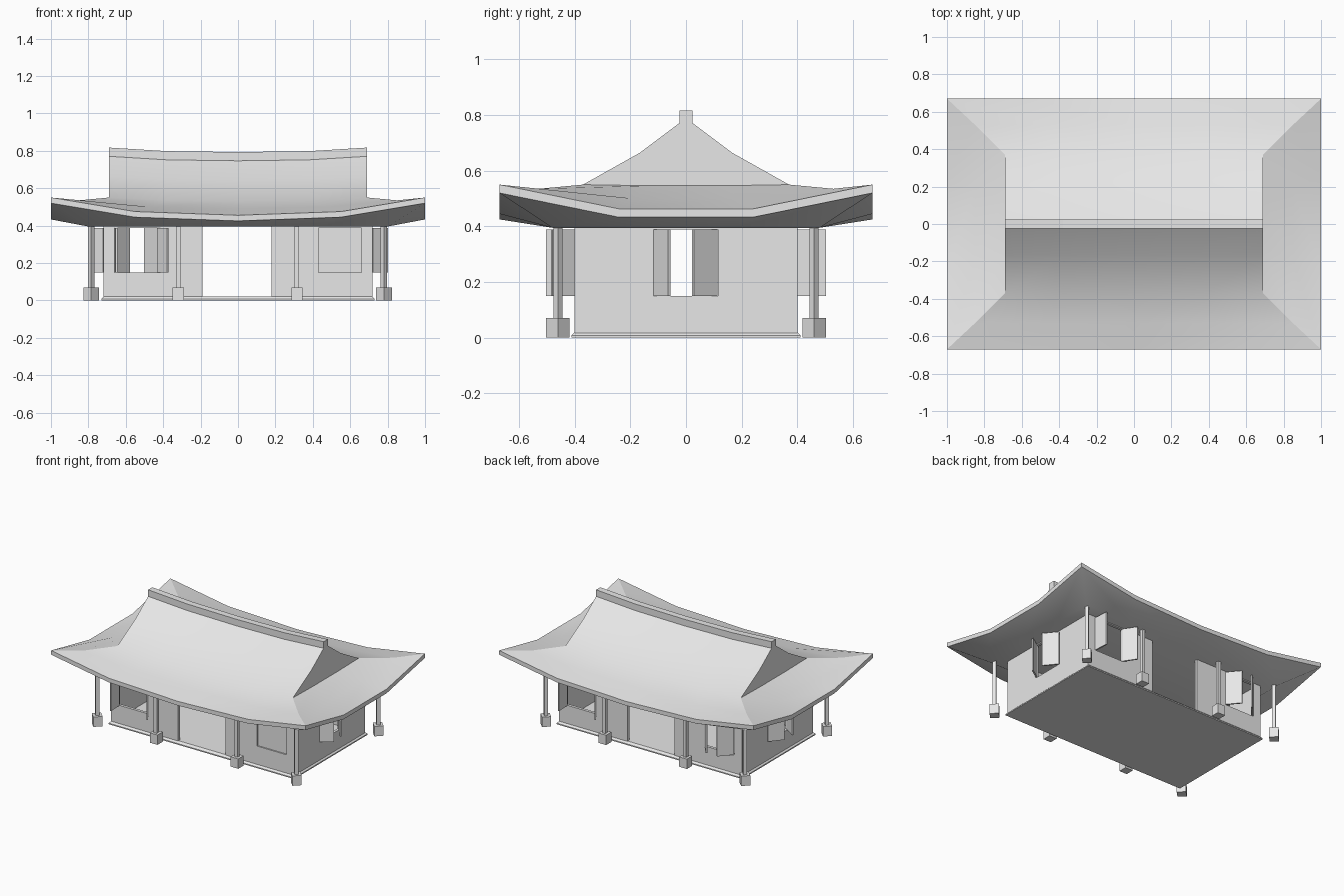
import bpy, bmesh
from mathutils import Vector

cube = bpy.data.objects.get("Cube")
if cube:
    bpy.data.objects.remove(cube, do_unlink=True)

grey = bpy.data.materials.new("plain_grey")
grey.use_nodes = True
grey.diffuse_color = (0.8, 0.8, 0.8, 1)
grey.node_tree.nodes["Principled BSDF"].inputs["Base Color"].default_value = (0.8, 0.8, 0.8, 1)


def finish(name, bm, smooth=None):
    bmesh.ops.recalc_face_normals(bm, faces=bm.faces)
    mesh = bpy.data.meshes.new(name)
    bm.to_mesh(mesh)
    bm.free()
    mesh.materials.append(grey)
    obj = bpy.data.objects.new(name, mesh)
    bpy.context.collection.objects.link(obj)
    if smooth:
        bpy.ops.object.select_all(action='DESELECT')
        obj.select_set(True)
        bpy.context.view_layer.objects.active = obj
        bpy.ops.object.shade_smooth_by_angle(angle=smooth)
    return obj


def loft(bm, rows):
    """Skin a list of equally long point rows."""
    rows = [[bm.verts.new(p) for p in row] for row in rows]
    for a, b in zip(rows, rows[1:]):
        for i in range(len(a) - 1):
            bm.faces.new((a[i], a[i + 1], b[i + 1], b[i]))


def weld_and_fill(bm):
    bmesh.ops.remove_doubles(bm, verts=bm.verts, dist=1e-4)
    bmesh.ops.holes_fill(bm, edges=[e for e in bm.edges if e.is_boundary], sides=0)


def prisms(name, parts):
    """Upright prisms, each (footprint, bottom, top), in one object."""
    bm = bmesh.new()
    for pts, z0, z1 in parts:
        low = [bm.verts.new((x, y, z0)) for x, y in pts]
        high = [bm.verts.new((x, y, z1)) for x, y in pts]
        bm.faces.new(low[::-1])
        bm.faces.new(high)
        for i in range(len(pts)):
            j = (i + 1) % len(pts)
            bm.faces.new((low[i], low[j], high[j], high[i]))
    return finish(name, bm)


def rect(x0, x1, y0, y1):
    return [(x0, y0), (x1, y0), (x1, y1), (x0, y1)]


def square(x, y, r, turned):
    if turned:
        r *= 1.41
        return [(x - r, y), (x, y - r), (x + r, y), (x, y + r)]
    return rect(x - r, x + r, y - r, y + r)


# Curved roof: rows of (half width, half depth, end height, sag long, sag short)
LONG = [(-1, 0), (-.55, .79), (0, 1), (.55, .79), (1, 0)]
SHORT = [(-1, 0), (-.36, 1), (.36, 1), (1, 0)]
skirt = [(.8, .48, .395, 0, 0), (1, .67, .52, .095, .087), (1, .67, .55, .095, .087),
         (.85, .53, .535, .045, .035), (.69, .37, .55, .02, .004)]
upper = [(.69, .165, .665, .022, 0), (.69, .025, .77, .024, 0), (.69, 0, .775, .024, 0)]

bm = bmesh.new()
for s in (-1, 1):
    loft(bm, [[(t * w, s * d, z - sag * k) for t, k in LONG]
              for w, d, z, sag, _ in skirt + upper])
    loft(bm, [[(s * w, t * d, z - sag * k) for t, k in SHORT]
              for w, d, z, _, sag in skirt])
weld_and_fill(bm)
finish("roof", bm, smooth=.36)

# Ridge beam following the sagging ridge
section = [(-.023, .76), (.023, .76), (.023, .817), (-.023, .817), (-.023, .76)]
bm = bmesh.new()
loft(bm, [[(t * .69, y, z - .024 * k) for t, k in LONG] for y, z in section])
weld_and_fill(bm)
finish("ridge_beam", bm)

# Floor slab with a sloped rim
bm = bmesh.new()
loft(bm, [[(x, y, z) for x, y in rect(-w, w, -d, d) + [(-w, -d)]]
          for w, d, z in ((.73, .412, 0), (.73, .412, .008), (.715, .398, .022))])
weld_and_fill(bm)
finish("floor_slab", bm)

# Walls with door and window openings
W, D, THICK = .72, .4, .02
FLOOR, SILL, HEAD, TOP = .015, .15, .388, .396


def windowed(a, b, w0, w1):
    """Wall pieces from a to b around a window from w0 to w1."""
    return [(a, w0, FLOOR, TOP), (w1, b, FLOOR, TOP),
            (w0, w1, FLOOR, SILL), (w0, w1, HEAD, TOP)]


long_wall = windowed(-W, -.19, -.66, -.43) + windowed(.18, W, .43, .66)
side_wall = windowed(-D + THICK, D - THICK, -.115, .115)
for name, s in (("front", -1), ("back", 1)):
    y0, y1 = sorted((s * D, s * (D - THICK)))
    prisms(name + "_wall", [(rect(a, b, y0, y1), lo, hi) for a, b, lo, hi in long_wall])
for name, s in (("right", -1), ("left", 1)):
    x0, x1 = sorted((s * W, s * (W - THICK)))
    prisms(name + "_wall", [(rect(x0, x1, a, b), lo, hi) for a, b, lo, hi in side_wall])


# Swung-open shutters, each from hinge to tip
def shutter(name, hinge, tip):
    a, b = Vector(hinge), Vector(tip)
    n = (b - a).normalized().orthogonal() * .005
    prisms(name, [([a - n, b - n, b + n, a + n], SILL, HEAD)])


OUT = .483
shutter("front_shutter_a", (-.655, -D), (-.65, -OUT - .02))
shutter("front_shutter_b", (-.43, -D), (-.375, -OUT))
shutter("back_shutter_a", (.655, D), (.65, OUT + .02))
shutter("back_shutter_b", (.43, D), (.375, OUT))
shutter("back_shutter_c", (-.43, D), (-.50, OUT))
shutter("back_shutter_d", (-.655, D), (-.58, OUT))
for name, s in (("right", -1), ("left", 1)):
    shutter(name + "_shutter_a", (s * W, -.112), (s * .798, -.06))
    shutter(name + "_shutter_b", (s * W, .11), (s * .79, .025))

# Closed pair of shutters, set back in the front wall
prisms("closed_shutters", [(rect(a, b, -D + .009, -D + THICK), SILL, HEAD)
                           for a, b in ((.43, .545), (.545, .66))])

# Posts on stone blocks; the corner ones are turned
for row, y in (("front", -.46), ("back", .46)):
    for i, x in enumerate((-.785, -.32, .315, .78)):
        turned = i in (0, 3)
        prisms(f"{row}_post_{i + 1}", [(square(x, y, .012, turned), .06, .41)])
        prisms(f"{row}_post_base_{i + 1}", [(square(x, y, .03, turned), 0, .07)])
